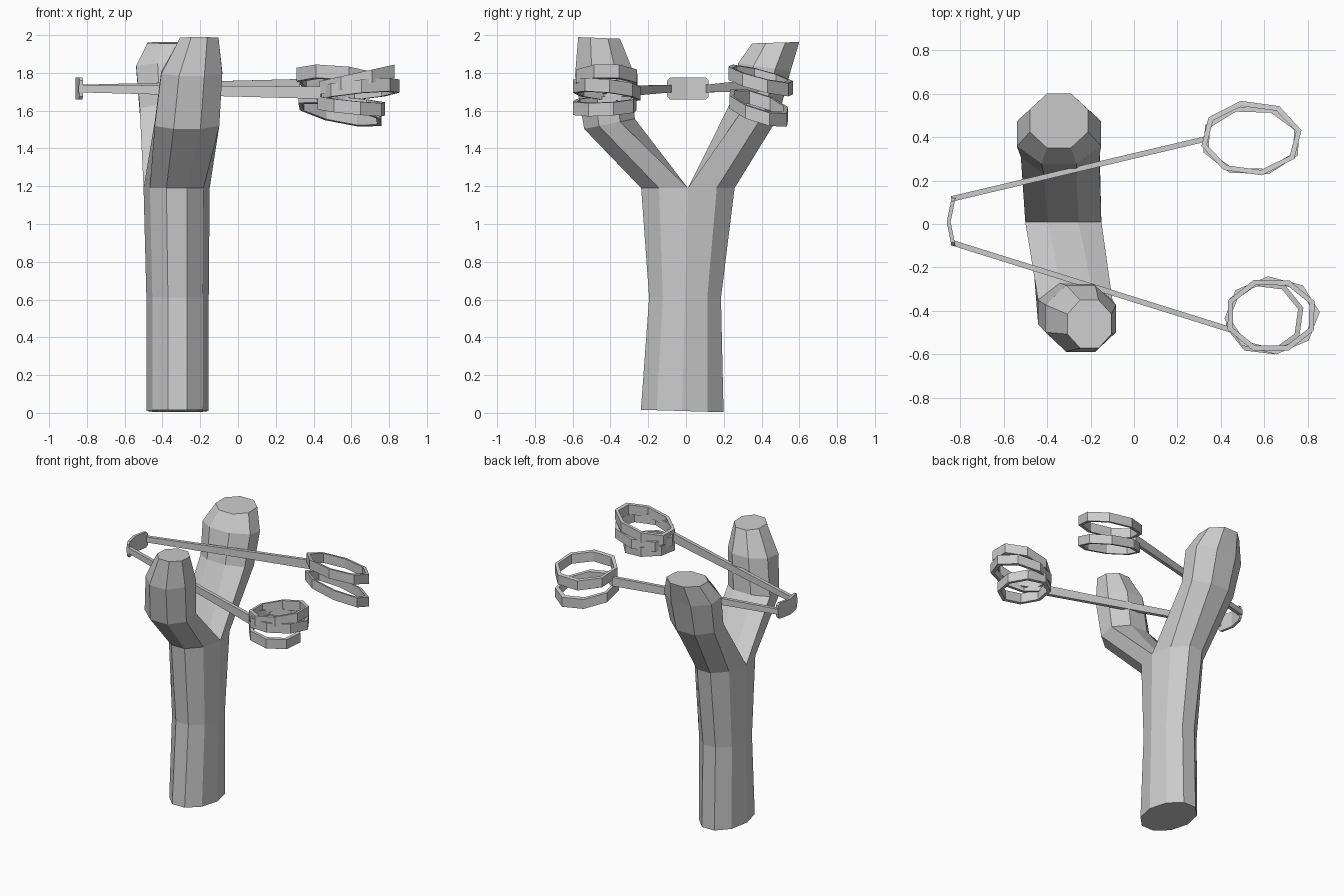
import bpy, bmesh
from math import sin, cos, pi, radians
from mathutils import Vector

cube = bpy.data.objects.get("Cube")
if cube:
    bpy.data.objects.remove(cube, do_unlink=True)

grey = bpy.data.materials.new("plain_grey")
grey.use_nodes = True
grey.diffuse_color = (0.6, 0.6, 0.6, 1)
grey.node_tree.nodes["Principled BSDF"].inputs["Base Color"].default_value = (0.6, 0.6, 0.6, 1)


def finish(name, bm):
    bmesh.ops.recalc_face_normals(bm, faces=bm.faces)
    mesh = bpy.data.meshes.new(name)
    bm.to_mesh(mesh)
    bm.free()
    mesh.materials.append(grey)
    obj = bpy.data.objects.new(name, mesh)
    bpy.context.collection.objects.link(obj)
    return obj


def bridge(bm, a, b):
    n = len(a)
    for i in range(n):
        bm.faces.new((a[i], a[(i + 1) % n], b[(i + 1) % n], b[i]))


def ring(bm, section, angles, side=1):
    cx, cy, z, rx, ry, tilt = section
    return [bm.verts.new((cx + rx * cos(t), cy + side * ry * sin(t),
                          z + tilt * side * ry * sin(t))) for t in angles]


# Forked wooden frame: handle first, then two arms from its split top ring
bm = bmesh.new()
SIDES = 10
handle = [(-0.32, -0.02, 0.01, 0.165, 0.23, -0.03),
          (-0.32, -0.005, 0.61, 0.165, 0.2, 0),
          (-0.325, 0.01, 1.19, 0.175, 0.26, 0)]
loops = [ring(bm, s, [i * 2 * pi / SIDES for i in range(SIDES)]) for s in handle]
bm.faces.new(loops[0])
for low, high in zip(loops, loops[1:]):
    bridge(bm, low, high)

top = loops[-1]
half = SIDES // 2
start, end = top[0].co.copy(), top[half].co.copy()
crotch = [bm.verts.new(end.lerp(start, f)) for f in (0.3, 0.7)]
arms = {
    -1: [(-0.27, -0.405, 1.53, 0.185, 0.145, 0.2),
         (-0.245, -0.435, 1.8, 0.175, 0.165, 0.1),
         (-0.205, -0.46, 1.985, 0.11, 0.12, -0.04)],
    1: [(-0.34, 0.36, 1.6, 0.195, 0.14, -0.25),
        (-0.345, 0.415, 1.83, 0.21, 0.15, -0.15),
        (-0.345, 0.475, 1.96, 0.145, 0.135, 0.03)],
}
for side, sections in arms.items():
    edge = [top[(side * i) % SIDES] for i in range(half + 1)] + crotch
    angles = [radians(45 * k - 22.5) for k in range(8)]
    for s in sections:
        nxt = ring(bm, s, angles, side)
        bridge(bm, edge, nxt)
        edge = nxt
    bm.faces.new(edge)
finish("forked_frame", bm)


# Closed bands that wrap the fork tips, each a tilted eight-sided loop
def band(name, cx, cy, z, rx, ry, slope_x, slope_y, turn, height=0.07, thick=0.025):
    bm = bmesh.new()
    loops = []
    for inset, dz in ((0, -1), (0, 1), (thick, 1), (thick, -1)):
        loop = []
        for k in range(8):
            t = radians(45 * k + turn)
            x, y = (rx - inset) * cos(t), (ry - inset) * sin(t)
            loop.append(bm.verts.new((cx + x, cy + y,
                                      z + slope_x * x + slope_y * y + dz * height / 2)))
        loops.append(loop)
    for i in range(4):
        bridge(bm, loops[i], loops[(i + 1) % 4])
    finish(name, bm)


band("back_band_upper", 0.54, 0.395, 1.76, 0.235, 0.175, -0.1, -0.25, 12)
band("back_band_lower", 0.54, 0.385, 1.615, 0.235, 0.165, -0.2, -0.3, 20)
band("front_band_upper", 0.63, -0.42, 1.765, 0.215, 0.175, 0.22, 0, 22)
band("front_band_middle", 0.635, -0.42, 1.71, 0.22, 0.18, 0.1, -0.1, 5)
band("front_band_lower", 0.6, -0.43, 1.625, 0.185, 0.175, -0.1, 0.05, 15)


# Elastic straps running from the pouch to the bands
def strap(name, a, b, height_a, height_b, thick=0.025):
    bm = bmesh.new()
    a, b = Vector(a), Vector(b)
    across = (b - a).cross(Vector((0, 0, 1))).normalized() * thick / 2
    ends = []
    for p, h in ((a, height_a), (b, height_b)):
        up = Vector((0, 0, h / 2))
        ends.append([bm.verts.new(p + u + v) for u, v in
                     ((up, across), (up, -across), (-up, -across), (-up, across))])
    bridge(bm, *ends)
    for e in ends:
        bm.faces.new(e)
    finish(name, bm)


strap("back_strap", (-0.84, 0.115, 1.717), (0.325, 0.39, 1.735), 0.04, 0.065)
strap("front_strap", (-0.84, -0.085, 1.717), (0.44, -0.485, 1.695), 0.04, 0.065)

# Leather pouch: a bent plate with clipped corners
bm = bmesh.new()
outline = [(-0.11, 0.042), (-0.095, 0.058), (0, 0.058), (0.095, 0.058), (0.11, 0.042),
           (0.11, -0.042), (0.095, -0.058), (0, -0.058), (-0.095, -0.058), (-0.11, -0.042)]
skins = [[bm.verts.new((x + 0.2 * abs(y), y + 0.01, 1.717 + z)) for y, z in outline]
         for x in (-0.861, -0.843)]
bridge(bm, *skins)
for s in skins:
    for a, b in ((2, 7), ):
        bm.faces.new(s[a:b + 1])
        bm.faces.new(s[b:] + s[:a + 1])
finish("pouch", bm)
